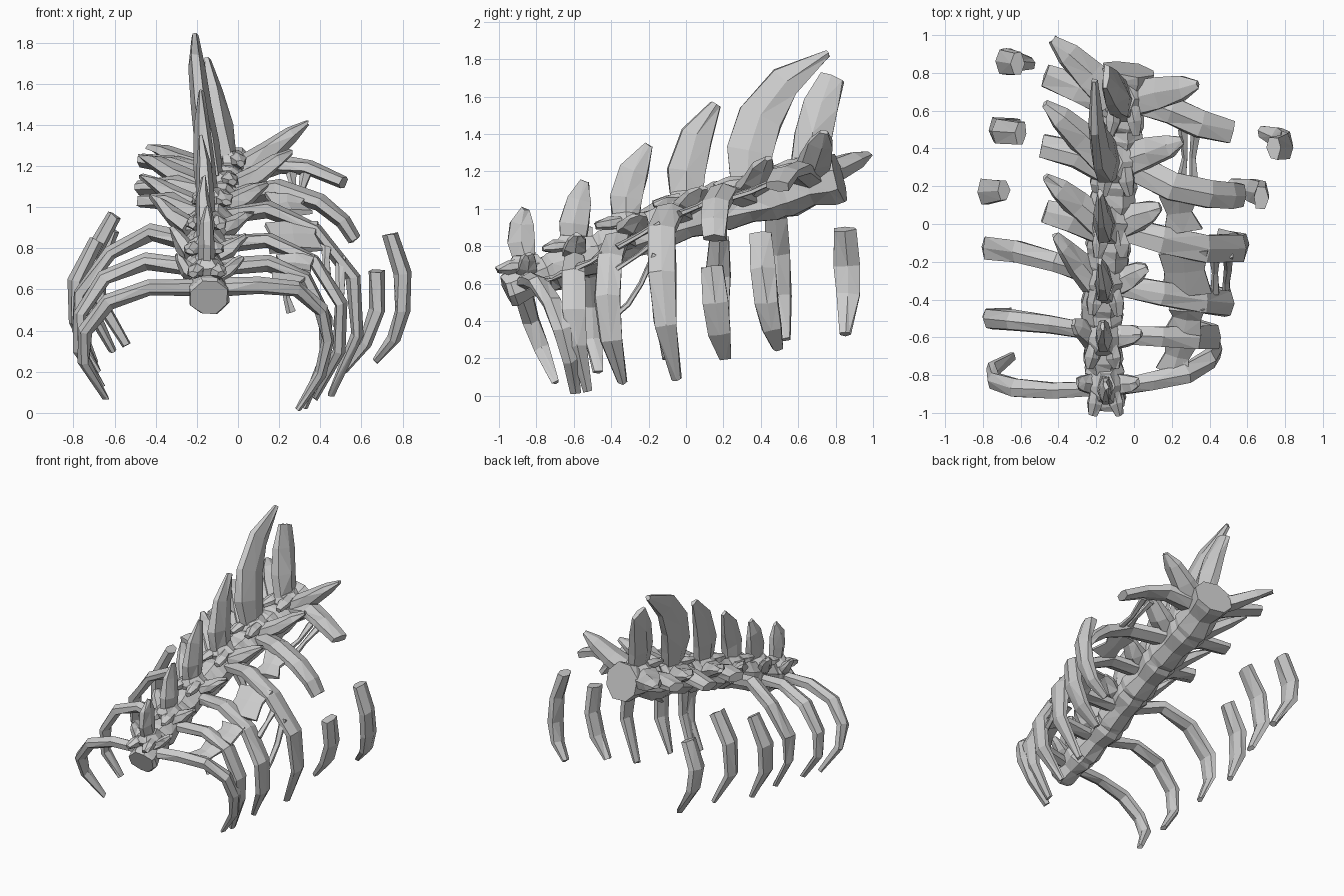
import bpy, bmesh, math, random
from mathutils import Vector

random.seed(4)
if "Cube" in bpy.data.objects:
    bpy.data.objects.remove(bpy.data.objects["Cube"])

bone = bpy.data.materials.new("bone grey")
bone.use_nodes = True
colour = (0.6, 0.6, 0.6, 1)
bone.diffuse_color = colour
bone.node_tree.nodes["Principled BSDF"].inputs["Base Color"].default_value = colour
bone.node_tree.nodes["Principled BSDF"].inputs["Roughness"].default_value = 0.8


def tube(name, points, widths, depths, sides=6, across=(0, 1, 0), rough=0.006):
    """Faceted bone swept through points; widths lie along 'across', depths at right angles."""
    bm = bmesh.new()
    pts = [Vector(p) for p in points]
    rings = []
    reach = 0.48 / math.cos(math.pi / sides)
    for i, p in enumerate(pts):
        tangent = (pts[min(i + 1, len(pts) - 1)] - pts[max(i - 1, 0)]).normalized()
        wide = Vector(across)
        wide = (wide - tangent * wide.dot(tangent)).normalized()
        deep = tangent.cross(wide)
        ring = []
        for k in range(sides):
            a = math.tau * (k + 0.5) / sides
            v = p + wide * widths[i] * reach * math.cos(a) + deep * depths[i] / 2 * math.sin(a)
            v += Vector([random.uniform(-rough, rough) for _ in range(3)])
            ring.append(bm.verts.new(v))
        rings.append(ring)
    for a, b in zip(rings, rings[1:]):
        for k in range(sides):
            j = (k + 1) % sides
            bm.faces.new((a[k], a[j], b[j], b[k]))
    bm.faces.new(rings[0][::-1])
    bm.faces.new(rings[-1])
    # Uneven quads become triangles for the chipped look
    bmesh.ops.triangulate(bm, faces=[f for f in bm.faces if len(f.verts) == 4])
    bmesh.ops.recalc_face_normals(bm, faces=bm.faces[:])
    mesh = bpy.data.meshes.new(name)
    bm.to_mesh(mesh)
    bm.free()
    mesh.materials.append(bone)
    obj = bpy.data.objects.new(name, mesh)
    bpy.context.collection.objects.link(obj)


def taper(values, count):
    """Spread a few sizes evenly over count points."""
    out = []
    for i in range(count):
        t = i / (count - 1) * (len(values) - 1)
        j = min(int(t), len(values) - 2)
        out.append(values[j] + (values[j + 1] - values[j]) * (t - j))
    return out


def bone_along(name, points, widths, depths, **options):
    n = len(points)
    tube(name, points, taper(widths, n), taper(depths, n), **options)


# Vertebra bodies in one column, flared at every joint
joints = [(-.14, -.96, .56), (-.16, -.74, .65), (-.17, -.46, .77), (-.14, -.16, .89),
          (-.11, .17, .99), (-.08, .51, 1.07), (-.03, .82, 1.165)]
centres, path, girth = [], [], []
for i, (start, end) in enumerate(zip(joints, joints[1:])):
    a, b = Vector(start), Vector(end)
    size = .2 + i * .013
    centres.append((a + b) / 2)
    for t, flare in ((0, .92), (.12, 1.02), (.5, .86), (.86, 1.06)):
        path.append(a.lerp(b, t))
        girth.append(size * flare)
path.append(Vector(joints[-1]))
girth.append(.285)
tube("vertebra_column", path, girth, girth, sides=8, across=(1, 0, 0))

# Neural spines: path, then fore-and-aft widths
spines = [
    ([(-.15, -.86, .72), (-.15, -.885, .82), (-.15, -.88, .92), (-.15, -.86, 1)], (.12, .15, .13, .05)),
    ([(-.16, -.6, .83), (-.16, -.6, .92), (-.17, -.57, 1.05), (-.17, -.54, 1.15)], (.14, .16, .13, .04)),
    ([(-.16, -.32, .95), (-.16, -.32, 1.06), (-.17, -.28, 1.2), (-.18, -.2, 1.34)], (.15, .17, .16, .04)),
    ([(-.15, 0, 1.06), (-.16, 0, 1.2), (-.17, .06, 1.39), (-.18, .16, 1.56)], (.18, .21, .18, .06)),
    ([(-.12, .33, 1.14), (-.15, .34, 1.3), (-.18, .4, 1.49), (-.2, .53, 1.68), (-.21, .76, 1.83)],
     (.2, .25, .25, .18, .03)),
    ([(-.06, .66, 1.24), (-.09, .68, 1.39), (-.12, .72, 1.56), (-.15, .78, 1.71)], (.2, .21, .19, .14)),
]
for i, (path, widths) in enumerate(spines):
    thick = .075 + i * .008
    bone_along(f"neural_spine_{i + 1}", path, widths, (thick, thick * 1.1, thick * .8, thick * .3))

# Neural arches and joint knobs around each vertebra
for i, c in enumerate(centres):
    s = 1 + i * .06
    top = Vector(spines[i][0][0])
    top.z += .03
    bone_along(f"neural_arch_{i + 1}", [c.lerp(top, .45), c.lerp(top, .7), top],
               (.17 * s, .19 * s, .13 * s), (.21 * s, .19 * s, .09 * s))
    for side, label in ((-1, "right"), (1, "left")):
        root = c + Vector((.045 * side, -.04, .09 * s))
        tip = root + Vector((.025 * side, -.12 * s, -.02))
        bone_along(f"{label}_joint_knob_{i + 1}", [root, root.lerp(tip, .5), tip],
                   (.07, .08, .04), (.07, .07, .03), across=(1, 0, 0))

# Transverse processes: tips on each side
left_tips = [(.02, -.84, .76), (.04, -.58, .86), (.07, -.23, .97), (.14, .09, 1.11),
             (.26, .44, 1.27), (.34, .74, 1.41)]
right_tips = [(-.3, -.84, .77), (-.32, -.52, .9), (-.42, -.06, 1.05), (-.47, .25, 1.15),
              (-.47, .64, 1.25), (-.43, .98, 1.29)]
for side, label, tips in ((1, "left", left_tips), (-1, "right", right_tips)):
    for i, tip in enumerate(tips):
        s = .8 + i * .1
        root = centres[i] + Vector((.06 * side, 0, .06))
        end = Vector(tip)
        path = [root, root.lerp(end, .4) + Vector((0, 0, -.01)), root.lerp(end, .75), end]
        bone_along(f"{label}_transverse_process_{i + 1}", path,
                   (.14 * s, .13 * s, .1 * s, .045), (.1 * s, .09 * s, .06 * s, .025))

# Whole ribs, front to rear
whole_ribs = {
    "left_rib_1": [(-.07, -.86, .61), (.1, -.83, .62), (.28, -.79, .6), (.4, -.72, .5),
                   (.44, -.66, .36), (.4, -.62, .19), (.29, -.59, .02)],
    "left_rib_2": [(-.08, -.59, .71), (.15, -.6, .73), (.33, -.6, .65), (.43, -.6, .46),
                   (.42, -.58, .27), (.32, -.53, .03)],
    "left_rib_3": [(-.08, -.32, .82), (.15, -.37, .84), (.37, -.41, .74), (.5, -.42, .53),
                   (.49, -.4, .3), (.37, -.34, .07)],
    "left_rib_4": [(-.06, -.02, .96), (.15, -.08, .99), (.38, -.13, .89), (.56, -.13, .66),
                   (.58, -.11, .38), (.45, -.05, .09)],
    "right_rib_1": [(-.22, -.87, .61), (-.43, -.88, .61), (-.63, -.87, .54), (-.74, -.83, .4),
                    (-.75, -.77, .25), (-.64, -.7, .07)],
    "right_rib_2": [(-.23, -.57, .71), (-.45, -.53, .74), (-.65, -.51, .66), (-.77, -.5, .48),
                    (-.77, -.49, .3), (-.66, -.47, .13)],
    "right_rib_3": [(-.23, -.27, .83), (-.42, -.2, .88), (-.62, -.15, .78), (-.77, -.13, .58),
                    (-.78, -.12, .4), (-.68, -.1, .2)],
}
for name, path in whole_ribs.items():
    # Left ribs broaden towards the rear more than right ones
    w = .7 + (.15 if "left" in name else .1) * int(name[-1])
    bone_along(name, path, (.1 * w, .115 * w, .125 * w, .115 * w, .05), (.09, .08, .07, .065, .03))

# Broken rib stubs still joined to the spine
stubs = {
    "left_rib_stub_5": [(-.03, .32, 1.05), (.2, .2, 1.09), (.4, .16, 1.02), (.51, .15, .93), (.57, .15, .84)],
    "left_rib_stub_6": [(.02, .66, 1.15), (.2, .6, 1.21), (.35, .53, 1.19), (.51, .49, 1.12)],
    "right_rib_stub_4": [(-.18, -.03, .97), (-.33, .03, 1.03), (-.47, .07, 1.03)],
    "right_rib_stub_5": [(-.16, .3, 1.07), (-.3, .37, 1.11), (-.49, .41, 1.1)],
    "right_rib_stub_6": [(-.13, .64, 1.16), (-.3, .72, 1.21), (-.47, .79, 1.23)],
}
for name, path in stubs.items():
    bone_along(name, path, (.16, .15, .13), (.1, .09, .07))

# Broken-off lower rib pieces
pieces = {
    "left_rib_piece_5": [(.67, .14, .69), (.68, .16, .5), (.62, .18, .34), (.51, .21, .2)],
    "left_rib_piece_6": [(.74, .4, .87), (.8, .41, .68), (.8, .43, .5), (.76, .46, .36), (.67, .49, .25)],
    "right_rib_piece_4": [(-.69, .18, .84), (-.79, .17, .64), (-.79, .17, .45), (-.7, .2, .24)],
    "right_rib_piece_5": [(-.6, .48, .96), (-.71, .49, .76), (-.73, .5, .53), (-.61, .53, .3)],
    "right_rib_piece_6": [(-.62, .85, .89), (-.69, .86, .7), (-.67, .87, .54), (-.54, .85, .33)],
}
for name, path in pieces.items():
    bone_along(name, path, (.115, .14, .125, .055), (.08, .08, .075, .035))

# Sinew sheets bridging the left ribs
sheets = [
    ([(.24, .15, 1.06), (.24, .06, 1.01), (.26, -.04, .97)], (.22, .14, .22)),
    ([(.26, -.15, .92), (.27, -.25, .86), (.28, -.37, .79)], (.27, .22, .27)),
    ([(.28, -.45, .76), (.28, -.5, .72), (.26, -.57, .69)], (.2, .16, .2)),
    ([(.25, -.63, .67), (.23, -.7, .63), (.2, -.79, .61)], (.18, .14, .18)),
]
for i, (path, widths) in enumerate(sheets):
    bone_along(f"sinew_sheet_{i + 1}", path, widths, (.04, .03, .04), across=(1, 0, 0), rough=.004)

# Thin sinew strands
strands = [
    [(.33, .5, 1.16), (.31, .35, 1.09), (.32, .22, 1.05)],
    [(.26, .5, 1.16), (.27, .35, 1.1), (.25, .22, 1.06)],
    [(.5, -.17, .76), (.5, -.24, .6), (.49, -.31, .49), (.49, -.39, .42)],
    [(.43, -.17, .82), (.43, -.26, .75), (.43, -.37, .68)],
    [(.24, -.74, .63), (.24, -.73, .56), (.26, -.72, .49)],
]
for i, path in enumerate(strands):
    bone_along(f"sinew_strand_{i + 1}", path, (.05, .03, .045), (.035, .025, .03), sides=5,
               across=(1, 0, 0), rough=.003)
